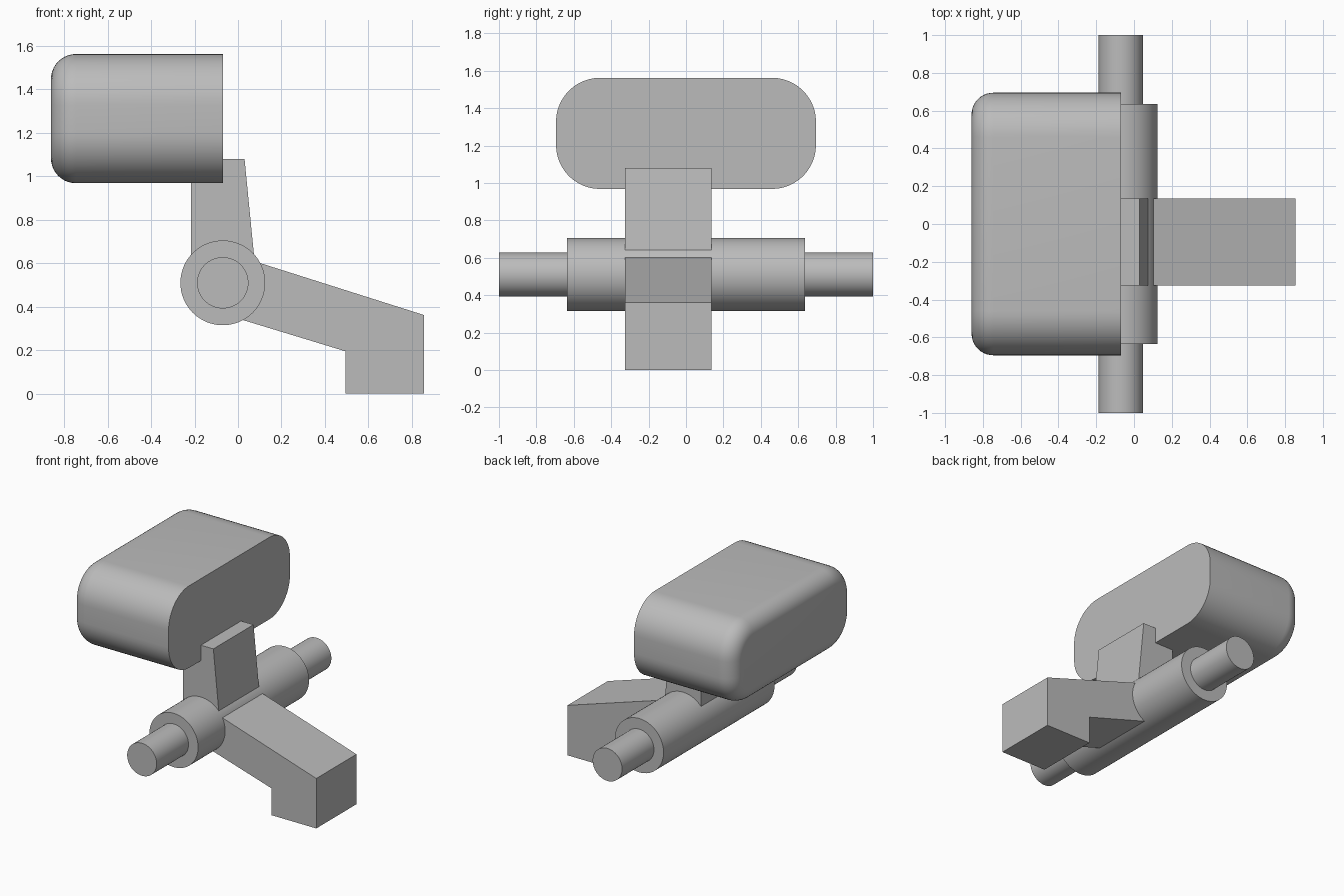
import bpy, bmesh
from math import radians, cos, sin, pi

default_cube = bpy.data.objects.get("Cube")
if default_cube:
    bpy.data.objects.remove(default_cube, do_unlink=True)

GREY = (0.5, 0.5, 0.5, 1)
grey = bpy.data.materials.new("plain grey")
grey.use_nodes = True
grey.diffuse_color = GREY
grey.node_tree.nodes["Principled BSDF"].inputs["Base Color"].default_value = GREY


def finish(bm, name, smooth=False):
    bmesh.ops.recalc_face_normals(bm, faces=bm.faces)
    mesh = bpy.data.meshes.new(name)
    bm.to_mesh(mesh)
    bm.free()
    mesh.materials.append(grey)
    obj = bpy.data.objects.new(name, mesh)
    bpy.context.collection.objects.link(obj)
    if smooth:
        bpy.ops.object.select_all(action="DESELECT")
        obj.select_set(True)
        bpy.context.view_layer.objects.active = obj
        bpy.ops.object.shade_smooth_by_angle(angle=radians(30))
    return obj


def prism(points, offset):
    """Extrude a closed 3D outline along an offset vector."""
    bm = bmesh.new()
    face = bm.faces.new([bm.verts.new(p) for p in points])
    result = bmesh.ops.extrude_face_region(bm, geom=[face], use_keep_orig=True)
    moved = [g for g in result["geom"] if isinstance(g, bmesh.types.BMVert)]
    bmesh.ops.translate(bm, verts=moved, vec=offset)
    return bm


def bracket(name, profile, y0=-0.325, y1=0.135):
    bm = prism([(x, y0, z) for x, z in profile], (0, y1 - y0, 0))
    return finish(bm, name)


def rod(name, radius, half_length, x=-0.07, z=0.51, sides=64):
    ring = [(x + radius * cos(2 * pi * i / sides), -half_length,
             z + radius * sin(2 * pi * i / sides)) for i in range(sides)]
    return finish(prism(ring, (0, 2 * half_length, 0)), name, smooth=True)


# Pivot: thick hub with a thinner shaft through it
rod("pivot_hub", 0.195, 0.635)
rod("pivot_shaft", 0.118, 1.0)

# Upright, notched around the lower edge of the head
bracket("upright_arm", [(-0.215, 0.5), (0.087, 0.5), (0.03, 1.08),
                        (-0.07, 1.08), (-0.07, 0.97), (-0.215, 0.97)])

# Sloping arm ending in a square foot
bracket("lower_arm", [(0.0, 0.633), (0.855, 0.362), (0.855, 0),
                      (0.495, 0), (0.495, 0.195), (-0.05, 0.361)])

# Head: rounded block with a soft edge on its outer end
BACK, FRONT, RADIUS, SOFT = -0.86, -0.07, 0.235, 0.115
HALF_Y, HALF_Z, MID_Z, STEPS = 0.695, 0.297, 1.265, 12
outline = []
for quarter, (sy, sz) in enumerate([(1, 1), (-1, 1), (-1, -1), (1, -1)]):
    for i in range(STEPS + 1):
        a = (quarter + i / STEPS) * pi / 2
        outline.append((FRONT, sy * (HALF_Y - RADIUS) + RADIUS * cos(a),
                        MID_Z + sz * (HALF_Z - RADIUS) + RADIUS * sin(a)))
bm = prism(outline, (BACK - FRONT, 0, 0))
rim = [e for e in bm.edges if all(abs(v.co.x - BACK) < 1e-4 for v in e.verts)]
bmesh.ops.bevel(bm, geom=rim, offset=SOFT, offset_type="OFFSET",
                segments=10, profile=0.5, affect="EDGES")
finish(bm, "rounded_head", smooth=True)
